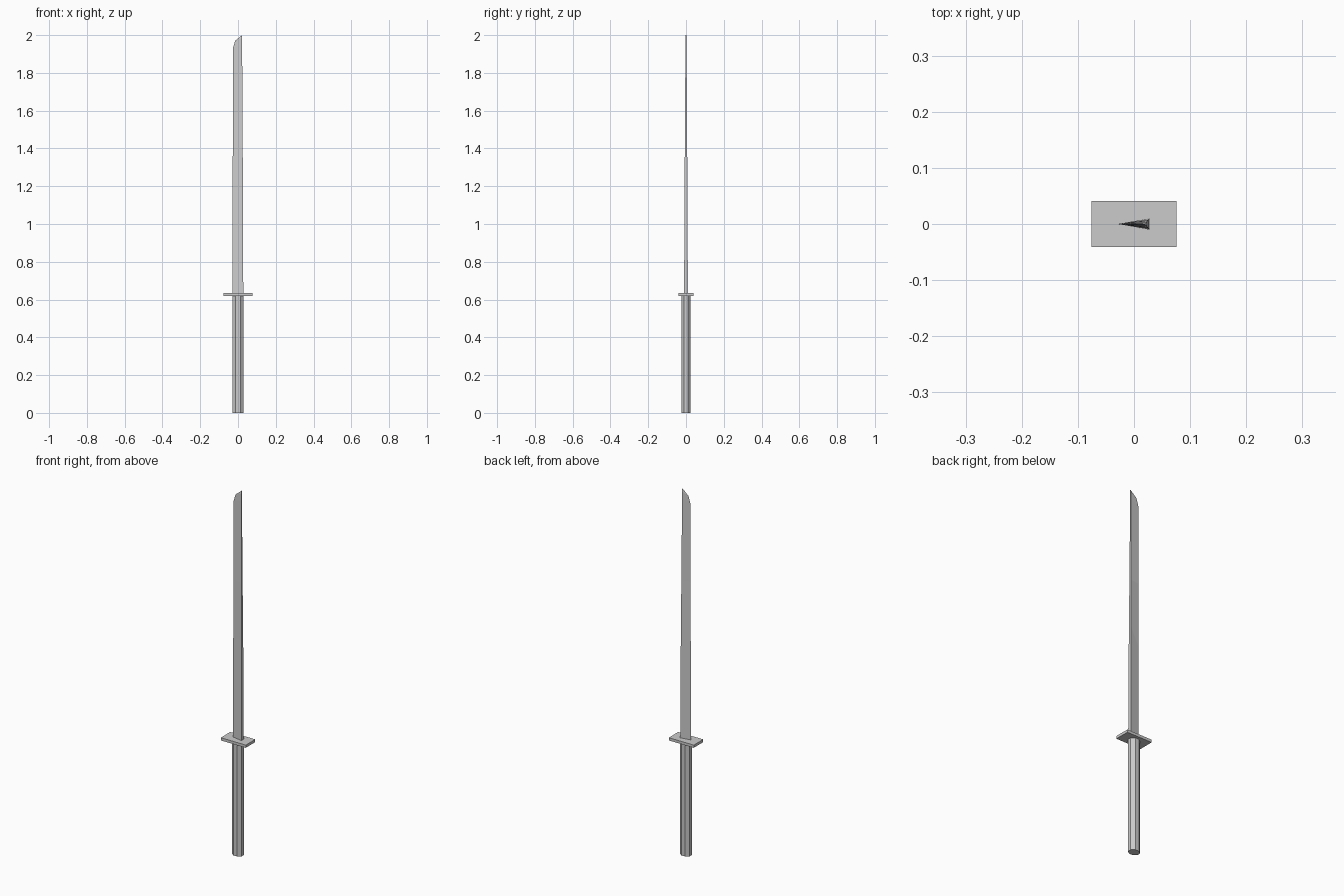
import bpy, bmesh, math

if "Cube" in bpy.data.objects:
    bpy.data.objects.remove(bpy.data.objects["Cube"])


def loft(name, rings):
    """Join equal-sized rings of points into a closed flat-shaded solid."""
    bm = bmesh.new()
    loops = [[bm.verts.new(p) for p in ring] for ring in rings]
    n = len(loops[0])
    for a, b in zip(loops, loops[1:]):
        for i in range(n):
            j = (i + 1) % n
            bm.faces.new((a[i], a[j], b[j], b[i]))
    bm.faces.new(loops[0][::-1])
    bm.faces.new(loops[-1])
    bmesh.ops.recalc_face_normals(bm, faces=bm.faces)
    mesh = bpy.data.meshes.new(name)
    bm.to_mesh(mesh)
    bm.free()
    ob = bpy.data.objects.new(name, mesh)
    bpy.context.collection.objects.link(ob)
    return ob


def octagon(rx, ry, z):
    k = 1 / math.cos(math.pi / 8)
    return [(rx * k * math.cos(math.pi * (i + .5) / 4),
             ry * k * math.sin(math.pi * (i + .5) / 4), z) for i in range(8)]


def rectangle(rx, ry, z):
    return [(-rx, -ry, z), (rx, -ry, z), (rx, ry, z), (-rx, ry, z)]


# Eight-sided grip
loft("handle", [octagon(0.029, 0.024, z) for z in (0, 0.622)])

# Flat rectangular guard
loft("guard", [rectangle(0.076, 0.041, z) for z in (0.62, 0.635)])

# Wedge blade: cutting edge on -x, thick spine on +x, thinning towards the tip
# (edge x, edge z, spine x, spine z, half thickness)
sections = [
    (-0.029, 0.63, 0.028, 0.63, 0.0100),
    (-0.029, 1.15, 0.026, 1.24, 0.0075),
    (-0.027, 1.50, 0.024, 1.50, 0.0055),
    (-0.027, 1.93, 0.022, 1.95, 0.0030),
    (-0.015, 1.97, 0.022, 1.985, 0.0026),
    (0.019, 1.998, 0.022, 2.00, 0.0022),
]
loft("blade", [[(ex, 0, ez), (sx, -t, sz), (sx, t, sz)]
               for ex, ez, sx, sz, t in sections])
